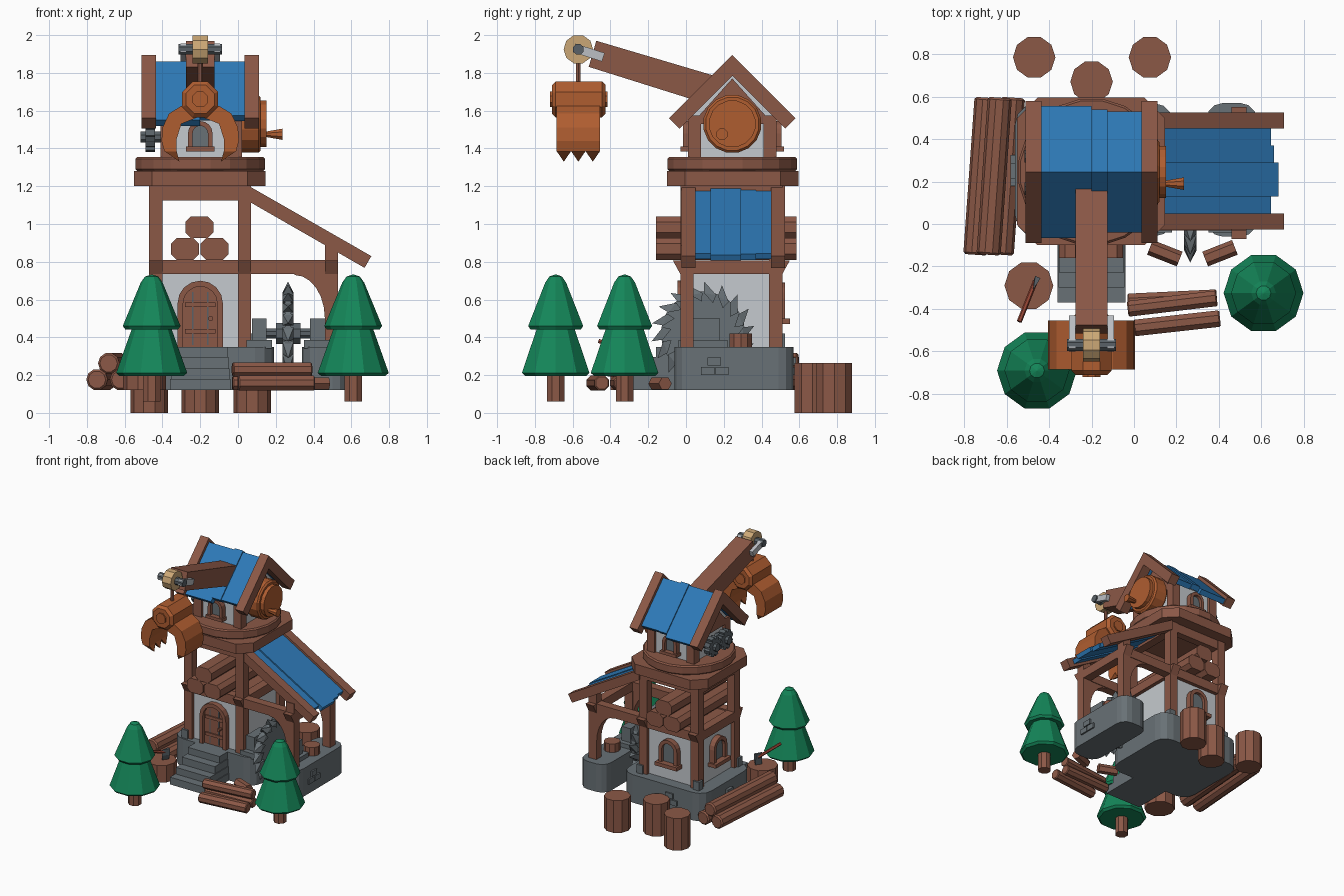
import bpy, bmesh, math
from mathutils import Vector, Matrix

if "Cube" in bpy.data.objects:
    bpy.data.objects.remove(bpy.data.objects["Cube"])

def mat(name, c):
    m = bpy.data.materials.new(name)
    m.diffuse_color = (*c, 1)
    m.use_nodes = True
    m.node_tree.nodes["Principled BSDF"].inputs["Base Color"].default_value = m.diffuse_color
    return m

WOOD = mat("brown wood", (0.26, 0.098, 0.062))
BLUE = mat("blue roof", (0.027, 0.195, 0.48))
STONE = mat("grey stone", (0.14, 0.165, 0.18))
WALL = mat("pale plaster", (0.56, 0.59, 0.62))
ORANGE = mat("copper orange", (0.43, 0.11, 0.03))
GREEN = mat("pine green", (0.007, 0.24, 0.10))
TAN = mat("tan pulley", (0.60, 0.39, 0.18))
IRON = mat("dark iron", (0.10, 0.12, 0.135))
STEEL = mat("light steel", (0.50, 0.52, 0.55))
RED = mat("red brown handle", (0.30, 0.06, 0.035))

def finish(name, bm, m):
    bmesh.ops.recalc_face_normals(bm, faces=bm.faces)
    me = bpy.data.meshes.new(name)
    bm.to_mesh(me)
    bm.free()
    me.materials.append(m)
    o = bpy.data.objects.new(name, me)
    bpy.context.collection.objects.link(o)
    return o

def place(axis, p, d):
    """Profile point p at depth d along the axis."""
    return {'x': (d, p[0], p[1]), 'y': (p[0], d, p[1]), 'z': (p[0], p[1], d)}[axis]

def prism(name, pts, axis, a, b, m):
    bm = bmesh.new()
    lo = [bm.verts.new(place(axis, p, a)) for p in pts]
    hi = [bm.verts.new(place(axis, p, b)) for p in pts]
    bm.faces.new(lo)
    bm.faces.new(hi)
    for i in range(len(pts)):
        j = (i + 1) % len(pts)
        bm.faces.new((lo[i], lo[j], hi[j], hi[i]))
    return finish(name, bm, m)

def box(name, x, y, z, m):
    return prism(name, [(x[0], y[0]), (x[1], y[0]), (x[1], y[1]), (x[0], y[1])], 'z', z[0], z[1], m)

def rod(name, p, q, r, n, m, r2=None, bevel=0):
    p, q = Vector(p), Vector(q)
    bm = bmesh.new()
    rot = (q - p).to_track_quat('Z', 'Y').to_matrix().to_4x4()
    bmesh.ops.create_cone(bm, cap_ends=True, segments=n, radius1=r, radius2=r if r2 is None else r2,
                          depth=(q - p).length, matrix=Matrix.Translation((p + q) / 2) @ rot @ Matrix.Rotation(math.pi / n, 4, 'Z'))
    if bevel:
        caps = [e for e in bm.edges if any(len(f.verts) == n for f in e.link_faces)]
        bmesh.ops.bevel(bm, geom=caps, offset=bevel, segments=1, affect='EDGES')
    return finish(name, bm, m)

def hulls(name, groups, m):
    bm = bmesh.new()
    for g in groups:
        bmesh.ops.convex_hull(bm, input=[bm.verts.new(p) for p in g])
    return finish(name, bm, m)

def rounded(x0, x1, y0, y1, r, seg=3):
    pts = []
    for k, (cx, cy) in enumerate([(x1 - r, y1 - r), (x0 + r, y1 - r), (x0 + r, y0 + r), (x1 - r, y0 + r)]):
        for i in range(seg + 1):
            t = math.pi / 2 * (k + i / seg)
            pts.append((cx + r * math.cos(t), cy + r * math.sin(t)))
    return pts

def arch(c, w, z0, z1, n=8):
    r = w / 2
    return [(c - r, z0)] + [(c - r * math.cos(math.pi * i / n), z1 - r + r * math.sin(math.pi * i / n))
                            for i in range(n + 1)] + [(c + r, z0)]

def arched_opening(name, c, w, z0, z1, axis, face, out, pane, t=0.03):
    """Arched frame standing off a wall, with a recessed pane and a sill."""
    prism(name + " frame", arch(c, w, z0, z1) + arch(c, w - 2 * t, z0, z1 - t)[::-1], axis, face, face + 0.045 * out, WOOD)
    prism(name + " pane", arch(c, w - 2 * t, z0, z1 - t), axis, face, face + 0.02 * out, pane)

X0, Y0 = -0.20, 0.24   # tower centre

# Stone foundations, steps and brick patches
prism("tower_foundation", rounded(-0.56, 0.19, -0.06, 0.57, 0.10), 'z', 0.12, 0.35, STONE)
prism("shed_foundation", rounded(0.34, 0.58, -0.06, 0.57, 0.08), 'z', 0.12, 0.35, STONE)
for i, h in enumerate((0.18, 0.235, 0.295, 0.35)):
    box("stone_step", (-0.36 + 0.005 * i, -0.04 - 0.005 * i), (-0.37 + 0.07 * i, 0.0), (0.12, h), STONE)
for a, z in ((0.08, 0.20), (0.155, 0.20), (0.115, 0.25)):
    box("shed_brick", (0.57, 0.592), (a, a + 0.07), (z, z + 0.042), STONE)
    box("back_brick", (a - 0.4, a - 0.33), (0.56, 0.582), (z, z + 0.042), STONE)
    box("side_brick", (-0.582, -0.55), (a + 0.1, a + 0.17), (z, z + 0.042), STONE)
for x in (-0.485, 0.03):
    for y in (-0.045, 0.47):
        if (x, y) != (0.03, -0.045):
            box("corner_stone", (x, x + 0.055), (y, y + 0.055), (0.34, 0.42), STONE)

# Tower frame, walls and floor
box("lower_wall", (-0.44, 0.04), (0.0, 0.48), (0.34, 0.75), WALL)
box("loft_floor", (-0.45, 0.05), (-0.01, 0.49), (0.745, 0.80), WOOD)
for x in (-0.47, 0.0):
    for y in (-0.03, 0.44):
        box("tower_post", (x, x + 0.07), (y, y + 0.07), (0.34, 1.21), WOOD)
    box("top_side_beam", (x, x + 0.07), (-0.025, 0.505), (1.125, 1.2), WOOD)
for x in (-0.47, 0.0, 0.46):
    prism("side_beam", [(-0.07, 0.808), (0.55, 0.808), (0.51, 0.735), (-0.03, 0.735)], 'x', x, x + 0.07, WOOD)
for y in (-0.03, 0.44):
    box("top_cross_beam", (-0.465, 0.065), (y + .005, y + 0.065), (1.125, 1.2), WOOD)
    box("long_cross_beam", (-0.47, 0.53), (y, y + 0.07), (0.735, 0.81), WOOD)

# Door and lower windows
arched_opening("door", X0, 0.24, 0.35, 0.70, 'y', 0.0, -1, WOOD)
for x in (-0.24, -0.16):
    box("door_groove", (x - 0.004, x + 0.004), (-0.023, 0), (0.36, 0.64), IRON)
for z in (0.42, 0.56):
    box("door_strap", (-0.28, -0.12), (-0.03, 0), (z, z + 0.025), WOOD)
rod("door_knob", (-0.145, -0.05, 0.5), (-0.145, 0, 0.5), 0.014, 8, WOOD)
arched_opening("back_window", X0, 0.17, 0.48, 0.69, 'y', 0.48, 1, STONE)
arched_opening("left_window", Y0, 0.17, 0.48, 0.69, 'x', -0.44, -1, STONE)
box("back_sill", (-0.30, -0.10), (0.47, 0.55), (0.47, 0.50), WOOD)
box("left_sill", (-0.51, -0.43), (0.14, 0.34), (0.47, 0.50), WOOD)

# Logs stored in the loft
for x, z in ((-0.28, 0.868), (-0.125, 0.868), (-0.205, 0.983)):
    prism("loft_log", rounded(x - 0.074, x + 0.074, z - 0.058, z + 0.058, 0.03, 1), 'y', -0.16, 0.585, WOOD)

# Platform under the crane house
prism("platform_base", rounded(-0.55, 0.145, -0.10, 0.595, 0.095, 1), 'z', 1.2, 1.28, WOOD)
rod("platform_turntable", (X0, 0.245, 1.28), (X0, 0.245, 1.355), 0.348, 20, WOOD, bevel=0.01)

# Crane house walls and posts
prism("crane_house_wall", [(0.03, 1.35), (0.46, 1.35), (0.46, 1.58), (0.245, 1.80), (0.03, 1.58)], 'x', -0.39, 0.0, WALL)
for x in (-0.41, -0.05):
    for y in (0.01, 0.41):
        box("crane_house_post", (x, x + 0.07), (y, y + 0.07), (1.35, 1.575), WOOD)
    prism("gable_beam", [(0.03, 1.53), (0.46, 1.53), (0.245, 1.77)], 'x', x, x + 0.07, WOOD)
arched_opening("crane_front_window", X0, 0.13, 1.40, 1.545, 'y', 0.03, -1, STONE, 0.025)
arched_opening("crane_back_window", X0, 0.13, 1.40, 1.545, 'y', 0.46, 1, STONE, 0.025)
for y in (-0.03, 0.46):
    box("crane_window_sill", (-0.275, -0.125), (y, y + 0.06), (1.385, 1.41), WOOD)

# Gable roof: barge boards and blue planks
for x in (-0.51, 0.035):
    prism("barge_board", [(0.245, 1.895), (0.58, 1.56), (0.525, 1.505), (0.245, 1.785), (-0.035, 1.505), (-0.09, 1.56)],
          'x', x, x + 0.075, WOOD)
for s in (-1, 1):
    for x, x2, run, lift in ((-0.44, -0.20, 0.31, 0.0), (-0.20, -0.125, 0.295, 0.012), (-0.125, 0.04, 0.285, 0.0)):
        top = 1.86 + lift
        prism("roof_plank", [(0.245, top), (0.245 + s * run, top - run), (0.245 + s * (run - 0.03), top - run - 0.03),
                             (0.245, 1.80)], 'x', x, x2, BLUE)

# Winch wheel with handle, and gears on the other gable
rod("winch_drum", (0, 0.245, 1.53), (0.12, 0.245, 1.53), 0.155, 16, ORANGE, bevel=0.012)
rod("winch_cap", (0.11, 0.245, 1.53), (0.15, 0.245, 1.53), 0.125, 16, ORANGE)
rod("winch_handle", (0.14, 0.19, 1.475), (0.235, 0.19, 1.475), 0.014, 8, ORANGE, r2=0.032)
for y, r in ((0.32, 0.08), (0.165, 0.08)):
    gear = [(y + rr * math.cos(2 * math.pi * (i + d) / 8), 1.46 + rr * math.sin(2 * math.pi * (i + d) / 8))
            for i in range(8) for d, rr in ((0, r * .78), (.22, r * .78), (.32, r), (.85, r))]
    prism("gear", gear, 'x', -0.49, -0.44, IRON)
    rod("gear_hub", (-0.515, y, 1.46), (-0.38, y, 1.46), 0.032, 8, IRON)

# Crane arm, bracket, pulley and rope
prism("crane_arm", [(-0.475, 1.97), (0.2, 1.77), (0.16, 1.62), (-0.515, 1.832)], 'x', -0.275, -0.125, WOOD)
for x in (-0.305, -0.125):
    prism("pulley_bracket", [(-0.585, 1.955), (-0.43, 1.905), (-0.445, 1.86), (-0.60, 1.91)], 'x', x, x + 0.03, STEEL)
rod("pulley_axle", (-0.315, -0.57, 1.925), (-0.085, -0.57, 1.925), 0.03, 8, IRON)
rod("pulley", (-0.24, -0.57, 1.925), (-0.16, -0.57, 1.925), 0.078, 10, TAN)
rod("rope", (X0, -0.57, 1.73), (X0, -0.57, 1.92), 0.014, 6, WOOD)

# Grabber claw
rod("claw_body", (X0, -0.71, 1.66), (X0, -0.425, 1.66), 0.103, 8, ORANGE, bevel=0.02)
for y, y2 in ((-0.72, -0.70), (-0.435, -0.415)):
    rod("claw_hub", (X0, y, 1.66), (X0, y2, 1.66), 0.045, 8, ORANGE)
for s in (-1, 1):
    shell = [(0.0, 1.64), (0.10, 1.625), (0.165, 1.585), (0.20, 1.51), (0.205, 1.44), (0.19, 1.385),
             (0.125, 1.385), (0.125, 1.45), (0.10, 1.53), (0.0, 1.57)]
    prism("claw_jaw", [(X0 + s * a, z) for a, z in shell], 'y', -0.685, -0.455, ORANGE)
    hulls("claw_teeth", [[(X0 + s * a, -0.685 + 0.0767 * (i + k), 1.386) for a in (0.125, 0.19) for k in (0, 1)]
                         + [(X0 + s * 0.11, -0.647 + 0.0767 * i, 1.33)] for i in range(3)], ORANGE)

# Lean-to shed: rafters, posts, curved braces and blue planks
for y in (-0.025, 0.45):
    prism("rafter", [(0.06, 1.2), (0.706, 0.83), (0.67, 0.768), (0.06, 1.118)], 'y', y, y + 0.075, WOOD)
for y in (-0.03, 0.44):
    box("shed_post", (0.46, 0.53), (y, y + 0.07), (0.34, 0.89), WOOD)
    arc = [(0.30 + 0.16 * math.sin(t), 0.50 + 0.23 * math.cos(t)) for t in (i * math.pi / 12 for i in range(7))]
    prism("curved_brace", arc + [(0.48, 0.50), (0.48, 0.75), (0.30, 0.75)], 'y', y + 0.005, y + 0.065, WOOD)
for y, y2, end, lift in ((0.045, 0.13, 0.645, 0), (0.13, 0.29, 0.68, 0.012), (0.29, 0.37, 0.66, 0.004), (0.37, 0.455, 0.645, 0)):
    top = lambda x: 1.175 - 0.574 * (x - 0.07) + lift
    prism("shed_plank", [(0.07, top(0.07)), (end, top(end)), (end - 0.015, top(end) - 0.03), (0.07, top(0.07) - 0.04)],
          'y', y, y2, BLUE)

# Circular saw with hub, axle and bearings
SY, SZ = 0.09, 0.42
rod("saw_disc", (0.25, SY, SZ), (0.28, SY, SZ), 0.225, 18, STONE)
teeth = []
for i in range(18):
    t = 2 * math.pi * i / 18
    at = lambda x, r, a: (x, SY + r * math.cos(a), SZ + r * math.sin(a))
    teeth.append([at(x, r, t + d) for x in (0.235, 0.295) for r, d in ((0.17, -0.14), (0.215, -0.16), (0.215, 0.15))]
                 + [at(0.265, 0.275, t + 0.15)])
hulls("saw_teeth", teeth, STONE)
rod("saw_hub", (0.20, SY, SZ), (0.33, SY, SZ), 0.06, 8, IRON)
rod("saw_axle", (0.08, SY, SZ), (0.45, SY, SZ), 0.028, 8, IRON)
for x, x2 in ((0.075, 0.15), (0.38, 0.46)):
    box("saw_bearing", (x, x2), (0.0, 0.18), (0.34, 0.50), STONE)
    box("bearing_foot", (x - 0.03, x2 + 0.03), (-0.04, 0.22), (0.34, 0.385), STONE)
rod("cut_block", (0.47, 0.29, 0.35), (0.47, 0.29, 0.42), 0.062, 10, WOOD)

# Pine trees
for x, y in ((-0.457, -0.69), (0.61, -0.325)):
    rod("tree_trunk", (x, y, 0.06), (x, y, 0.22), 0.05, 8, WOOD)
    prof = [(0.17, 0.195), (0.188, 0.212), (0.105, 0.445), (0.14, 0.442), (0.153, 0.46), (0.058, 0.69), (0.035, 0.722), (0.002, 0.733)]
    bm = bmesh.new()
    rings = [[bm.verts.new((x + r * math.cos(2 * math.pi * i / 10), y + r * math.sin(2 * math.pi * i / 10), z))
              for i in range(10)] for r, z in prof]
    for a, b in zip(rings, rings[1:]):
        for i in range(10):
            bm.faces.new((a[i], a[i - 1], b[i - 1], b[i]))
    bm.faces.new(rings[0])
    bm.faces.new(rings[-1])
    finish("tree_foliage", bm, GREEN)

# Stumps behind, log pile at left, cut logs in front
for x, y in ((-0.47, 0.785), (0.075, 0.785), (-0.2, 0.67)):
    rod("tall_stump", (x, y, 0), (x, y, 0.265), 0.1, 10, WOOD)
for dx, z in ((-0.062, 0.176), (0.062, 0.176), (0.0, 0.262)):
    rod("long_log", (-0.685 + dx, -0.145, z), (-0.632 + dx, 0.595, z), 0.057, 10, WOOD, bevel=0.01)
rod("front_log", (-0.03, -0.365, 0.158), (0.39, -0.345, 0.158), 0.04, 8, WOOD, bevel=0.006)
rod("front_log", (0.0, -0.49, 0.158), (0.405, -0.445, 0.158), 0.042, 8, WOOD, bevel=0.006)
rod("front_log", (-0.03, -0.40, 0.23), (0.39, -0.35, 0.23), 0.04, 8, WOOD, bevel=0.006)
rod("split_log", (0.075, -0.11, 0.155), (0.215, -0.165, 0.155), 0.037, 6, WOOD)
rod("split_log", (0.335, -0.165, 0.155), (0.475, -0.11, 0.155), 0.037, 6, WOOD)

# Chopping block with axe
rod("chopping_block", (-0.495, -0.29, 0.12), (-0.495, -0.29, 0.26), 0.115, 10, WOOD)
rod("axe_handle", (-0.465, -0.27, 0.32), (-0.54, -0.46, 0.38), 0.012, 6, RED)
hulls("axe_head", [[(-0.455 + a, -0.255 + b, z) for a, b in ((-0.02, -0.055), (0.015, 0.0)) for z in (0.35, 0.30)]
                   + [(-0.465, -0.245, 0.35), (-0.485, -0.295, 0.25), (-0.455, -0.255, 0.25)]], IRON)
